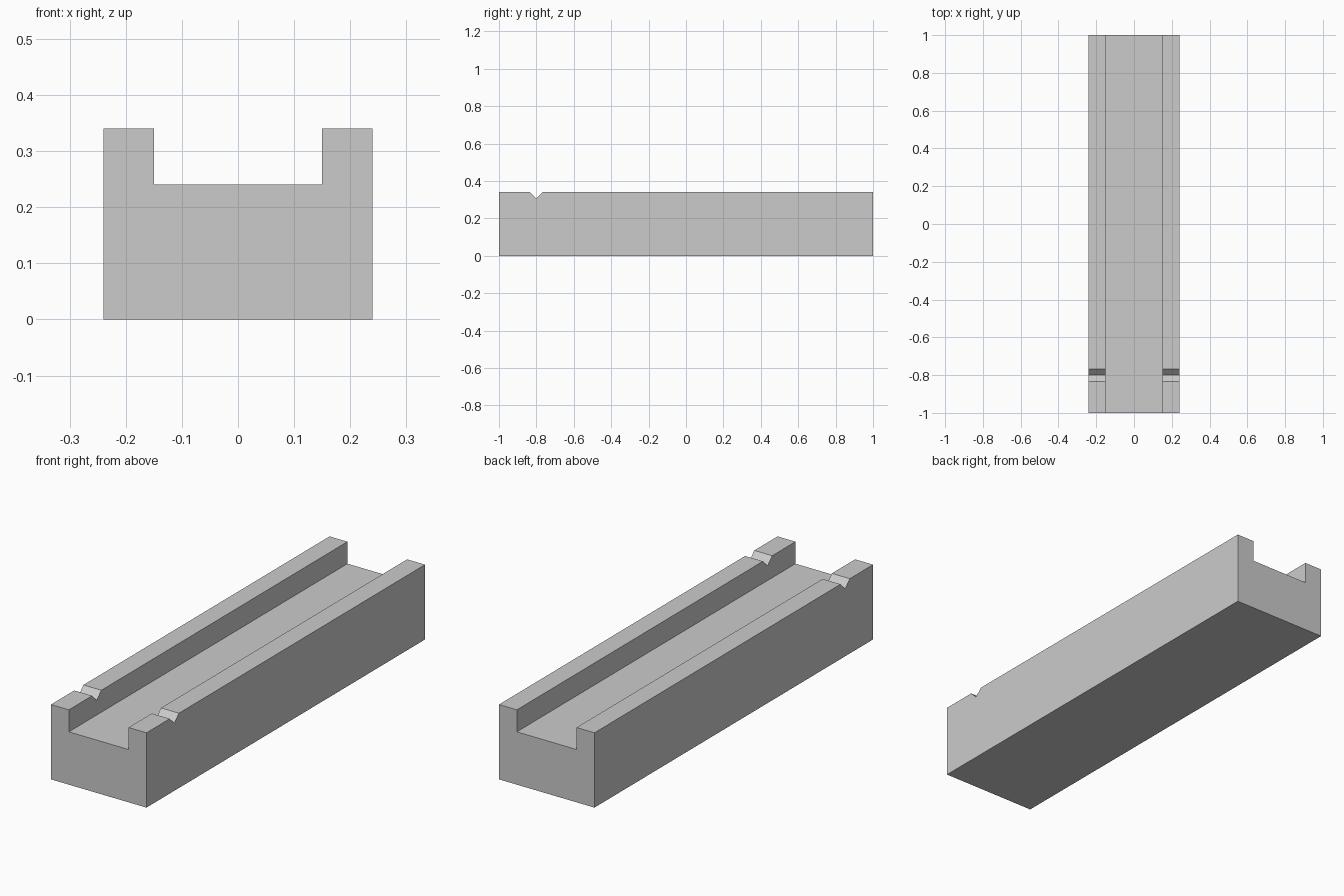
import bpy
import bmesh
from mathutils import Vector

if "Cube" in bpy.data.objects:
    bpy.data.objects.remove(bpy.data.objects["Cube"])


def prism(name, outline, offset):
    """Extrude a closed planar outline along an offset vector."""
    bm = bmesh.new()
    face = bm.faces.new([bm.verts.new(p) for p in outline])
    ext = bmesh.ops.extrude_face_region(bm, geom=[face])
    moved = [v for v in ext["geom"] if isinstance(v, bmesh.types.BMVert)]
    bmesh.ops.translate(bm, verts=moved, vec=Vector(offset))
    bmesh.ops.recalc_face_normals(bm, faces=bm.faces)
    mesh = bpy.data.meshes.new(name)
    bm.to_mesh(mesh)
    bm.free()
    obj = bpy.data.objects.new(name, mesh)
    bpy.context.collection.objects.link(obj)
    return obj


grey = bpy.data.materials.new("plain grey")
grey.diffuse_color = (0.6, 0.6, 0.6, 1)
grey.use_nodes = True
grey.node_tree.nodes["Principled BSDF"].inputs["Base Color"].default_value = grey.diffuse_color

# Channel block: right half of the section, mirrored into a U profile
half = [(0.24, 0), (0.24, 0.34), (0.15, 0.34), (0.15, 0.24)]
section = half + [(-x, z) for x, z in reversed(half)]
channel = prism("channel_block", [(x, -1, z) for x, z in section], (0, 2, 0))
channel.data.materials.append(grey)

# V notch across both rails, with the cutter sides continued above the rails
notch = [(-0.80, 0.307), (-0.734, 0.373), (-0.866, 0.373)]
cutter = prism("notch_cutter", [(-0.3, y, z) for y, z in notch], (0.6, 0, 0))
cutter.data.materials.append(grey)
cutter.hide_render = True
cutter.hide_viewport = True

cut = channel.modifiers.new("rail_notches", "BOOLEAN")
cut.operation = "DIFFERENCE"
cut.solver = "EXACT"
cut.object = cutter
